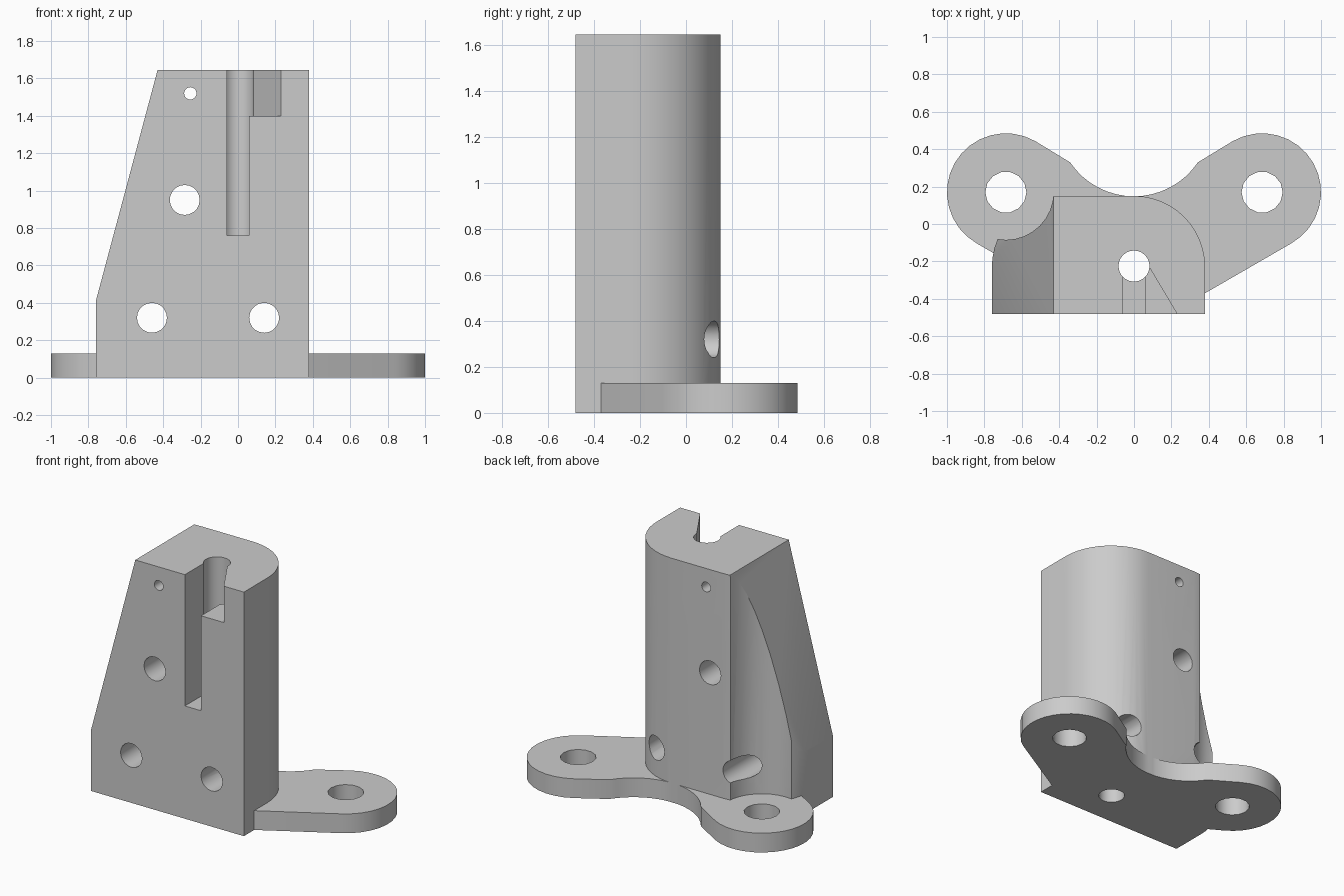
import bpy, bmesh
from math import radians, cos, sin, pi

cube = bpy.data.objects.get("Cube")
if cube:
    bpy.data.objects.remove(cube, do_unlink=True)

grey = bpy.data.materials.new("light grey")
grey.use_nodes = True
colour = (0.6, 0.6, 0.6, 1)
grey.diffuse_color = colour
grey.node_tree.nodes["Principled BSDF"].inputs["Base Color"].default_value = colour

FRONT, BACK, TOP = -0.48, 0.15, 1.645
EAR_X, EAR_Y, EAR_R = 0.685, 0.17, 0.315
ROUND = 0.38


def arc(cx, cy, r, start, end, steps):
    angles = [radians(start + (end - start) * i / steps) for i in range(steps + 1)]
    return [(cx + r * cos(a), cy + r * sin(a)) for a in angles]


def circle(cx, cy, r, sides):
    return arc(cx, cy, r, 0, 360, sides)[:-1]


def prism(name, outline, low, high, axis="Z"):
    """Extrude an outline along z, or an x-z outline along y."""
    bm = bmesh.new()

    def place(p, d):
        return (p[0], p[1], d) if axis == "Z" else (p[0], d, p[1])

    face = bm.faces.new([bm.verts.new(place(p, low)) for p in outline])
    new = bmesh.ops.extrude_face_region(bm, geom=[face])["geom"]
    step = (0, 0, high - low) if axis == "Z" else (0, high - low, 0)
    bmesh.ops.translate(bm, vec=step, verts=[v for v in new if isinstance(v, bmesh.types.BMVert)])
    bmesh.ops.recalc_face_normals(bm, faces=bm.faces)
    mesh = bpy.data.meshes.new(name)
    bm.to_mesh(mesh)
    bm.free()
    mesh.materials.append(grey)
    obj = bpy.data.objects.new(name, mesh)
    bpy.context.collection.objects.link(obj)
    return obj


def combine(target, other, operation="DIFFERENCE"):
    mod = target.modifiers.new(other.name, "BOOLEAN")
    mod.operation, mod.object, mod.solver = operation, other, "EXACT"
    bpy.ops.object.select_all(action="DESELECT")
    bpy.context.view_layer.objects.active = target
    target.select_set(True)
    bpy.ops.object.modifier_apply(modifier=mod.name)
    bpy.data.objects.remove(other, do_unlink=True)


# Upright block with rounded rear corners
outline = [(-0.76, FRONT), (0.38, FRONT)]
outline += arc(0, BACK - ROUND, ROUND, 0, 90, 12)
outline += arc(-0.38, BACK - ROUND, ROUND, 90, 180, 12)
bracket = prism("bracket", outline, 0, TOP)

# Sloping side and scoop that clears the mounting ear
combine(bracket, prism("slope_cutter", [(-0.76, 0.41), (-0.43, TOP), (-0.35, 1.944),
                                        (-1.2, 1.944), (-1.2, 0.41)], -1, 1, "Y"))
combine(bracket, prism("scoop_cutter", circle(-EAR_X, EAR_Y, 0.255, 32), -0.1, 2))

# Base plate with two round ears and a concave rear edge
plate = arc(EAR_X, EAR_Y, EAR_R, -60, 120, 16)
plate += arc(0, 0.56, 0.412, -34, -146, 16)
plate += arc(-EAR_X, EAR_Y, EAR_R, 60, 240, 16)
plate += [(-0.38, -0.37), (0.38, -0.37)]
combine(bracket, prism("base_plate", plate, 0, 0.13), "UNION")

# Bolt holes in the ears
for side in (-1, 1):
    combine(bracket, prism("ear_hole", circle(side * EAR_X, EAR_Y, 0.11, 14), -0.1, 0.3))

# Holes from front to back
for x, z, r in [(-0.255, 1.52, 0.033), (-0.285, 0.95, 0.08), (-0.46, 0.32, 0.08), (0.14, 0.32, 0.08)]:
    combine(bracket, prism("cross_hole", circle(x, z, r, 20), -1, 1, "Y"))

# Vertical bore, front slot and tapered side pocket
combine(bracket, prism("bore", circle(0, -0.225, 0.083, 24), -0.1, 2))
combine(bracket, prism("slot", [(-0.06, -0.6), (0.06, -0.6), (0.06, -0.225), (-0.06, -0.225)], 0.76, 2))
combine(bracket, prism("pocket", [(0, -0.6), (0.304, -0.6), (0.23, FRONT), (0.078, -0.225), (0, -0.225)], 1.4, 2))

bpy.context.view_layer.objects.active = bracket
bracket.select_set(True)
bpy.ops.object.shade_smooth_by_angle(angle=radians(30))
